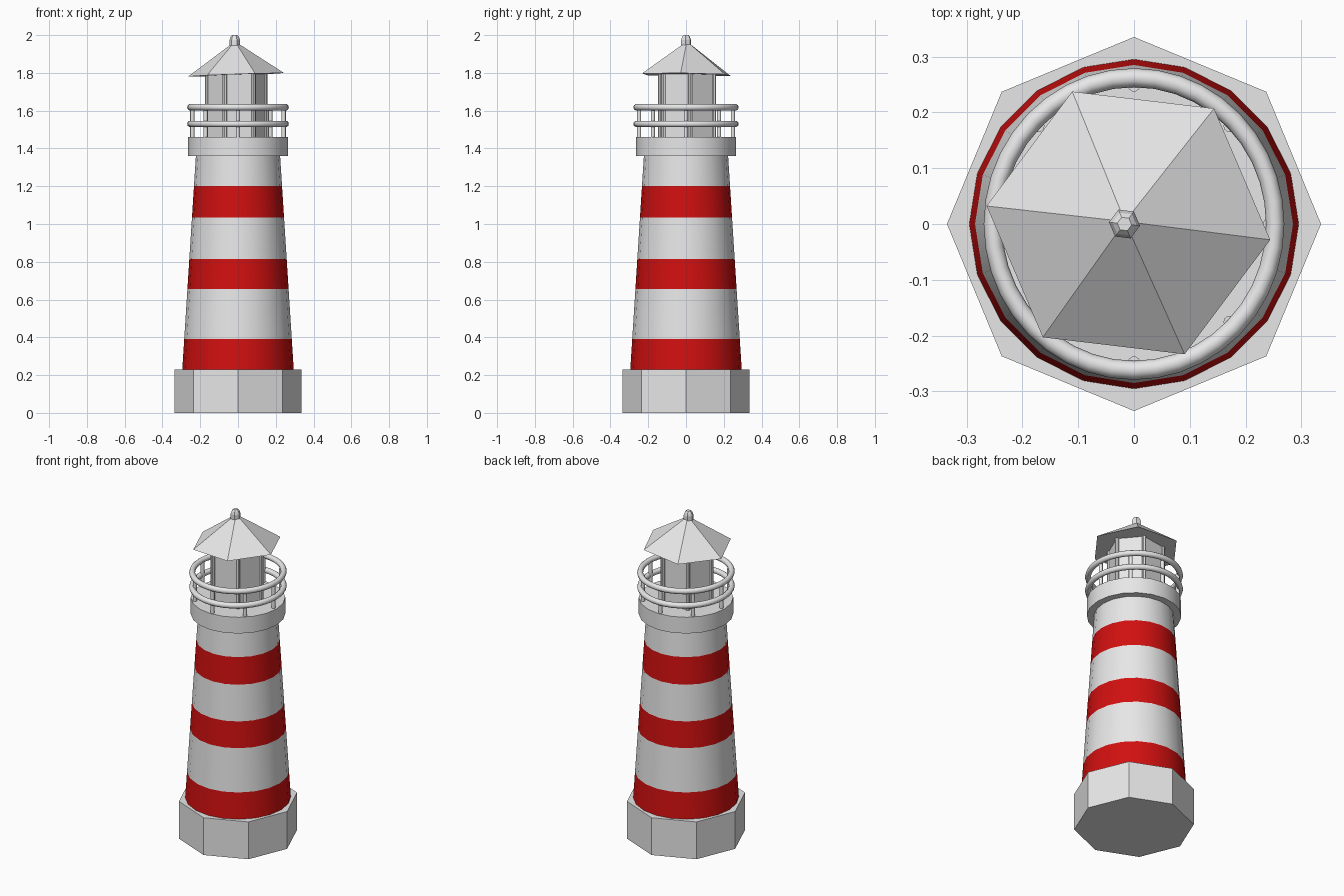
import bpy, math
from math import sin, cos, radians, pi

if "Cube" in bpy.data.objects:
    bpy.data.objects.remove(bpy.data.objects["Cube"])


def material(name, rgb):
    m = bpy.data.materials.new(name)
    m.diffuse_color = (*rgb, 1)
    m.use_nodes = True
    m.node_tree.nodes["Principled BSDF"].inputs["Base Color"].default_value = m.diffuse_color
    return m


WHITE = material("white_paint", (0.8, 0.8, 0.8))
RED = material("red_paint", (0.64, 0.005, 0.005))


def lathe(name, profile, sides, turn=0, smooth=False, loc=(0, 0, 0)):
    """Closed turned solid from (radius, z) pairs, bottom to top."""
    verts = [(r * cos(radians(turn) + 2 * pi * i / sides),
              r * sin(radians(turn) + 2 * pi * i / sides), z)
             for r, z in profile for i in range(sides)]
    faces = [(k * sides + i, k * sides + (i + 1) % sides,
              (k + 1) * sides + (i + 1) % sides, (k + 1) * sides + i)
             for k in range(len(profile) - 1) for i in range(sides)]
    faces.append(tuple(reversed(range(sides))))
    faces.append(tuple(range(len(verts) - sides, len(verts))))
    me = bpy.data.meshes.new(name)
    me.from_pydata(verts, [], faces)
    me.materials.append(WHITE)
    ob = bpy.data.objects.new(name, me)
    ob.location = loc
    bpy.context.collection.objects.link(ob)
    if smooth:
        bpy.ops.object.select_all(action='DESELECT')
        ob.select_set(True)
        bpy.context.view_layer.objects.active = ob
        bpy.ops.object.shade_smooth_by_angle(angle=radians(40))
    return ob


# Octagonal footing
lathe("base", [(0.335, 0), (0.335, 0.23)], 8)

# Tapered tower with red bands
levels = [0.23, 0.39, 0.655, 0.815, 1.035, 1.2, 1.36]
tower = lathe("tower", [(0.295 - 0.072 * (z - 0.23) / 1.13, z) for z in levels], 20, smooth=True)
tower.data.materials.append(RED)
for f in tower.data.polygons:
    z = f.center.z
    if any(a < z < b for a, b in ((0.23, 0.39), (0.655, 0.815), (1.035, 1.2))):
        f.material_index = 1

# Gallery deck
lathe("gallery", [(0.264, 1.36), (0.264, 1.46)], 20, smooth=True)

# Railing
for name, z in (("lower_rail", 1.53), ("upper_rail", 1.618)):
    bpy.ops.mesh.primitive_torus_add(major_radius=0.262, minor_radius=0.017, major_segments=40,
                                     minor_segments=10, location=(0, 0, z))
    rail = bpy.context.object
    rail.name = name
    rail.scale.x = 0.965
    rail.data.materials.append(WHITE)
    bpy.ops.object.shade_smooth()
for i in range(8):
    a = i * pi / 4
    lathe(f"rail_post_{i}", [(0.011, 1.455), (0.011, 1.618)], 10, smooth=True,
          loc=(0.242 * cos(a), 0.248 * sin(a), 0))

# Lantern room with corner bars
lathe("lantern", [(0.157, 1.455), (0.157, 1.80)], 6, turn=6.8, loc=(-0.01, 0.005, 0))
for i in range(6):
    a = radians(6.8) + i * pi / 3
    lathe(f"lantern_bar_{i}", [(0.012, 1.455), (0.012, 1.80)], 8, smooth=True,
          loc=(-0.01 + 0.154 * cos(a), 0.005 + 0.154 * sin(a), 0))

# Slightly tilted hexagonal roof and finial
roof = lathe("roof", [(0.256, 0), (0.02, 0.163)], 6, turn=-6.8, loc=(-0.01, 0.002, 1.79))
roof.rotation_euler = (radians(-0.8), radians(-2), 0)
lathe("finial", [(0.028, 1.93), (0.028, 1.975), (0.022, 1.991), (0.013, 2.0)], 6, turn=-6.8,
      loc=(-0.017, 0, 0))
